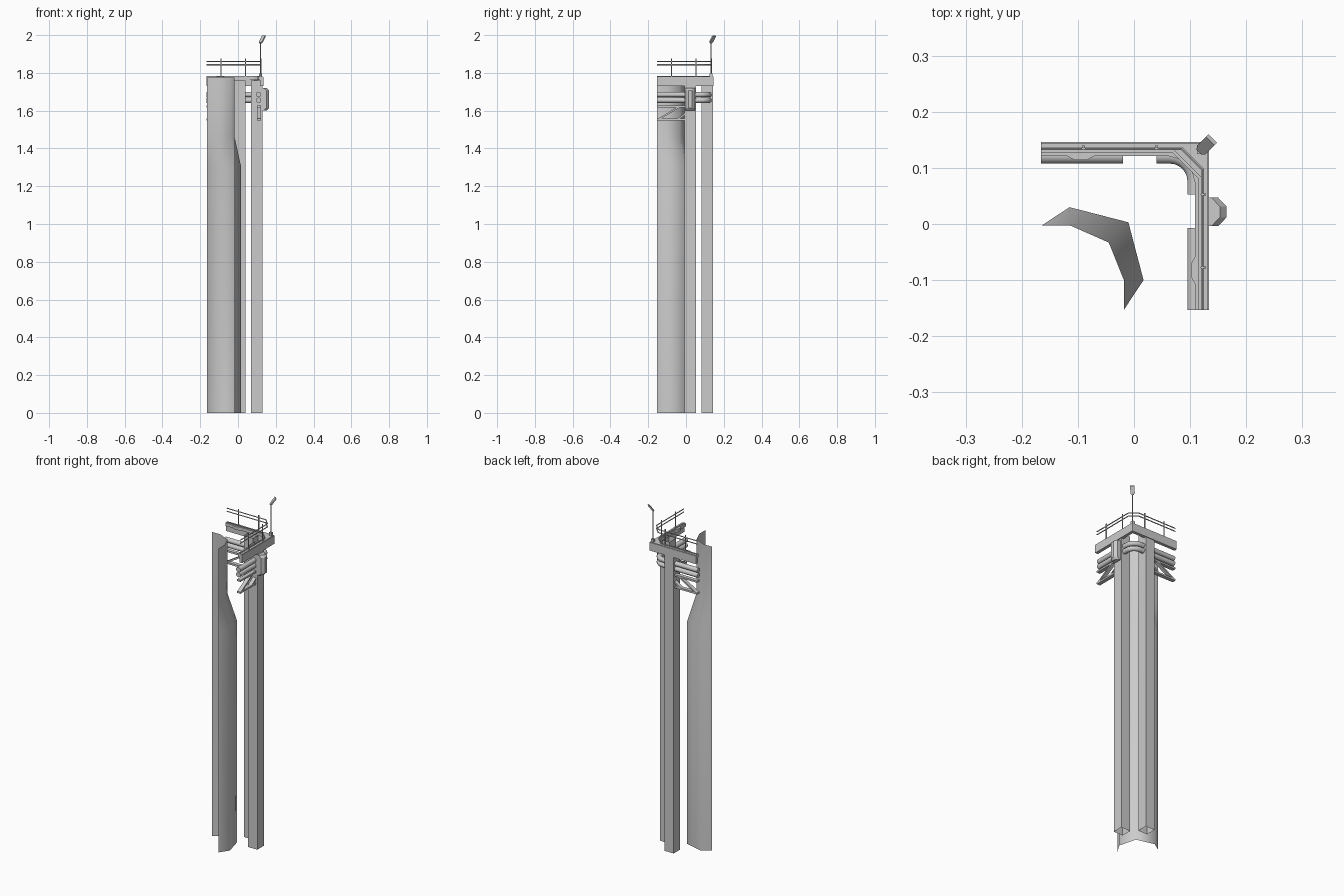
import bpy, bmesh, math
from mathutils import Vector

if "Cube" in bpy.data.objects:
    bpy.data.objects.remove(bpy.data.objects["Cube"])

D = 0.0125  # offset between the two mirrored arms


def arm(i, u, v, z):
    """Local arm coords (u along, v outward) to world; arm 1 is the diagonal mirror of arm 0."""
    return Vector((u, v + D, z)) if i == 0 else Vector((v, u + D, z))


def finish(name, bm, smooth=None):
    bmesh.ops.recalc_face_normals(bm, faces=bm.faces)
    me = bpy.data.meshes.new(name)
    bm.to_mesh(me)
    bm.free()
    ob = bpy.data.objects.new(name, me)
    bpy.context.collection.objects.link(ob)
    if smooth:
        bpy.ops.object.select_all(action='DESELECT')
        ob.select_set(True)
        bpy.context.view_layer.objects.active = ob
        bpy.ops.object.shade_smooth_by_angle(angle=math.radians(smooth))
    return ob


def loft(name, rings, closed=True, caps=True, smooth=None):
    bm = bmesh.new()
    vs = [[bm.verts.new(p) for p in r] for r in rings]
    n = len(vs[0])
    for a, b in zip(vs, vs[1:]):
        for j in range(n if closed else n - 1):
            k = (j + 1) % n
            bm.faces.new((a[j], a[k], b[k], b[j]))
    if caps:
        bm.faces.new(vs[0])
        bm.faces.new(vs[-1])
    return finish(name, bm, smooth)


def box(name, i, u0, u1, v0, v1, z0, z1, caps=True):
    ring = [(u0, v0), (u1, v0), (u1, v1), (u0, v1)]
    return loft(name, [[arm(i, u, v, z) for u, v in ring] for z in (z0, z1)], caps=caps)


def tube(name, pts, r, sides=8, smooth=None):
    """Round or square bar following a path, mitred at the bends."""
    pts = [Vector(p) for p in pts]
    rings = []
    for k, p in enumerate(pts):
        a = (p - pts[k - 1]).normalized() if k else None
        b = (pts[k + 1] - p).normalized() if k < len(pts) - 1 else None
        t = ((a or b) + (b or a)).normalized()
        ref = Vector((0, 0, 1)) if abs(t.z) < 0.9 else Vector((1, 0, 0))
        s = t.cross(ref).normalized()
        w = s.cross(t)
        stretch = 1 / max(0.5, t.dot(a or b))
        off = math.pi / sides
        rings.append([p + r * 1.0 * (s * math.cos(off + 2 * math.pi * j / sides) * stretch
                      + w * math.sin(off + 2 * math.pi * j / sides)) for j in range(sides)])
    return loft(name, rings, smooth=smooth)


# curved wall shell: wide below, stepping inward near the top
outer = [(-.165, -.003), (-.115, .03), (-.01, .003), (.017, -.10), (-.018, -.153)]
inner = [(-.165, -.003), (-.113, -.003), (-.045, -.033), (-.018, -.10), (-.018, -.153)]
loft("wall_shell", [[(x, y, z) for x, y in prof] for prof, z in
     ((outer, 0), (outer, 1.3), (inner, 1.46), (inner, 1.775))],
     closed=False, caps=False, smooth=62)

PIPE_Z = (1.685, 1.655)
for i in (0, 1):
    s = ("back", "side")[i]
    # open square column and outer edge beam
    box(s + "_column", i, -.02, .04, .07, .13, 0, 1.76, caps=False)
    box(s + "_edge_beam", i, -.166, .134, .116, .134, 1.73, 1.777)
    # straight pipes running outward from the column
    for z in PIPE_Z:
        tube(s + "_pipe", [arm(i, -.166, .109, z), arm(i, -.02, .109, z)], .0142, 12, 40)
    # bracket truss beneath the pipes
    tv = .112
    for k, (a, b) in enumerate((((-.166, 1.622), (-.02, 1.622)), ((-.166, 1.553), (-.02, 1.553)),
                                ((-.16, 1.553), (-.045, 1.622)), ((-.06, 1.553), (-.02, 1.58)))):
        ring = []
        for u, z in (a, b):
            ring.append([arm(i, u, tv + dv, z + dz) for dv, dz in
                         ((-.011, -.005), (.011, -.005), (.011, .005), (-.011, .005))])
        loft(s + "_truss_bar", ring)
    # railing posts with small outward feet
    for u in (-.09, .04):
        tube(s + "_rail_post", [arm(i, u, .122, 1.775), arm(i, u, .122, 1.875)], .0035, 6)
        box(s + "_post_foot", i, u - .002, u + .002, .114, .128, 1.775, 1.785)

# deck walkway with inner bumps and a chamfered corner
edge = [(-.166, .109), (-.12, .109), (-.107, .102), (-.083, .102), (-.07, .109), (.06, .109),
        (.085, .102)]
outline = [arm(0, u, v, 0) for u, v in edge] + [arm(1, u, v, 0) for u, v in reversed(edge)]
outline += [arm(1, -.166, .132, 0), arm(0, .132, .132, 0), arm(0, -.166, .132, 0)]
loft("deck_walkway", [[p + Vector((0, 0, z)) for p in outline] for z in (1.762, 1.78)])

# raised kerb following the deck
kerb = [(-.166, .117), (.07, .117)]
tube("deck_kerb", [arm(0, u, v, 1.781) for u, v in kerb]
     + [arm(1, u, v, 1.781) for u, v in reversed(kerb)], .004, 4)

# corner pipes bending between the two columns
for z in PIPE_Z:
    path = [arm(0, .04, .109, z)]
    R, c = .045, .109 - .045
    for k in range(7):
        t = math.pi / 2 * (1 - k / 6)
        path.append(Vector((c + R * math.cos(t), c + D + R * math.sin(t), z)))
    path.append(arm(1, .04, .109, z))
    tube("corner_pipe", path, .0142, 12, 40)

# hand rails with a cut corner
for z in (1.843, 1.861):
    run = [(-.166, .122), (.085, .122)]
    tube("hand_rail", [arm(0, u, v, z) for u, v in run]
         + [arm(1, u, v, z) for u, v in reversed(run)], .003, 6)

# equipment box on the side column, chamfered all round
prof = [(.128, -.004), (.150, -.004), (.165, .012), (.165, .031), (.150, .047), (.128, .047)]
rings = []
for z, cut in ((1.602, .012), (1.615, 0), (1.706, 0), (1.719, .012)):
    rings.append([(max(.128, x - cut), y, z) for x, y in prof])
loft("equipment_box", rings)

# lamp mast on the outer corner, with a tilted lamp head
box("mast_base", 0, .112, .128, .112, .128, 1.778, 1.797)
tube("lamp_mast", [(.12, .1325, 1.79), (.12, .1325, 1.962)], .0025, 6)
d, w = Vector((.7071, .7071, 0)), Vector((.7071, -.7071, 0))
n = Vector((-.45, -.45, .55)).normalized() * .004
start, end = Vector((.118, .130, 1.958)), Vector((.138, .150, 1.996))
loft("lamp_head", [[p + w * a * h + n * b for a, b in ((-1, -1), (1, -1), (1, 1), (-1, 1))]
     for p, h in ((start, .006), (start.lerp(end, .2), .011), (end, .011))])
